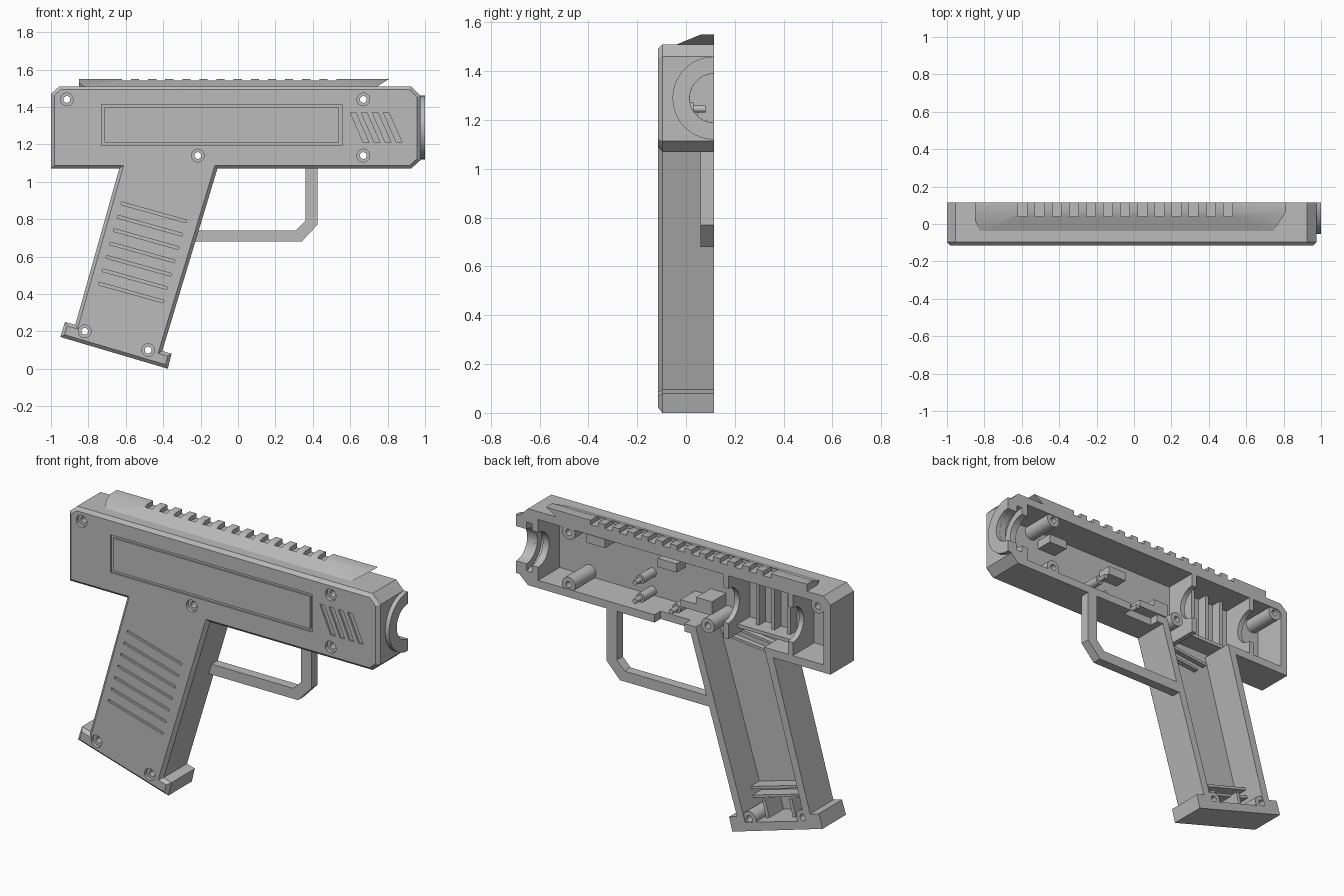
import bpy, bmesh, math
from mathutils import Vector

cube = bpy.data.objects.get("Cube")
if cube:
    bpy.data.objects.remove(cube, do_unlink=True)

grey = bpy.data.materials.new("plain_grey")
grey.use_nodes = True
grey.diffuse_color = (0.5, 0.5, 0.5, 1)
grey.node_tree.nodes["Principled BSDF"].inputs["Base Color"].default_value = (0.5, 0.5, 0.5, 1)

OPEN, SKIN, INNER = 0.115, -0.115, -0.09   # open rim, outer face, foot of inner parts
AXIS = 1.29                                # height of the barrel axis
parts = []


def prism(bm, pts, a, b, axis="y"):
    """Extrude an outline: (x, z) points along y, or (y, z) points along x."""
    place = (lambda p, t: (p[0], t, p[1])) if axis == "y" else (lambda p, t: (t, p[0], p[1]))
    lo = [bm.verts.new(place(p, a)) for p in pts]
    hi = [bm.verts.new(place(p, b)) for p in pts]
    first = bm.faces.new(lo)
    bm.faces.new(hi[::-1])
    n = len(pts)
    for i in range(n):
        bm.faces.new((lo[i], lo[(i + 1) % n], hi[(i + 1) % n], hi[i]))
    return first


def rect(x0, x1, z0, z1):
    return [(x0, z0), (x1, z0), (x1, z1), (x0, z1)]


def bar(p, q, width):
    p, q = Vector(p), Vector(q)
    d = (q - p).normalized() * width / 2
    n = Vector((-d.y, d.x))
    return [p + n, q + n, q - n, p - n]


def arc(cx, cz, r, start=0, end=math.tau, n=28):
    full = end - start >= math.tau
    step = (end - start) / (n if full else n - 1)
    return [(cx + r * math.cos(start + i * step), cz + r * math.sin(start + i * step)) for i in range(n)]


def make(name, bm):
    bmesh.ops.recalc_face_normals(bm, faces=bm.faces[:])
    mesh = bpy.data.meshes.new(name)
    bm.to_mesh(mesh)
    bm.free()
    mesh.materials.append(grey)
    ob = bpy.data.objects.new(name, mesh)
    bpy.context.collection.objects.link(ob)
    parts.append(ob)
    return ob


def solid(name, outlines, a, b, axis="y"):
    bm = bmesh.new()
    for pts in outlines:
        prism(bm, pts, a, b, axis)
    return make(name, bm)


def cut(target, outlines, a, b, axis="y"):
    """Subtract the extruded outlines from the target and discard the cutter."""
    cutter = solid("cutter", outlines, a, b, axis)
    parts.remove(cutter)
    mod = target.modifiers.new("cut", "BOOLEAN")
    mod.operation, mod.solver, mod.object = "DIFFERENCE", "EXACT", cutter
    bpy.context.view_layer.update()
    done = target.evaluated_get(bpy.context.evaluated_depsgraph_get())
    mesh = bpy.data.meshes.new_from_object(done)
    target.modifiers.clear()
    target.data = mesh
    bpy.data.objects.remove(cutter, do_unlink=True)


# Outer shell with a chamfered front rim
chamfer = 0.018
bm = bmesh.new()
front = prism(bm, [(-1, 1.07), (-1, 1.47), (-0.955, 1.51), (0.925, 1.51), (0.975, 1.46),
                   (0.975, 1.115), (0.925, 1.07), (-0.11, 1.07), (-0.405, 0.095), (-0.355, 0.08),
                   (-0.375, 0), (-0.95, 0.17), (-0.925, 0.25), (-0.87, 0.235), (-0.635, 1.07)],
              SKIN + chamfer, OPEN)
bmesh.ops.recalc_face_normals(bm, faces=bm.faces[:])
bmesh.ops.inset_region(bm, faces=[front], thickness=chamfer, use_even_offset=True)
bmesh.ops.translate(bm, verts=front.verts[:], vec=(0, -chamfer, 0))
shell = make("half_shell", bm)

# Hollow body and grip
cut(shell, [[(-0.955, 1.115), (-0.955, 1.45), (-0.935, 1.465), (0.86, 1.465), (0.86, 1.115)]], -0.08, 0.2)
cut(shell, [[(-0.5675, 1.15), (-0.131, 1.15), (-0.457, 0.075), (-0.838, 0.185)]], -0.08, 0.2)
# Muzzle bore with an inner groove, and the trigger slot
cut(shell, [arc(OPEN, AXIS, 0.1)], 0.8, 1.1, "x")
cut(shell, [arc(OPEN, AXIS, 0.14)], 0.9, 0.935, "x")
cut(shell, [rect(-0.07, 0.12, 1.03, 1.14)], 0.06, 0.2)

# Engraved panel frame, vents and grip lines
groove = SKIN + 0.01
cut(shell, [rect(-0.73, 0.555, z, z + 0.015) for z in (1.195, 1.397)], -0.2, groove)
cut(shell, [rect(x, x + 0.015, 1.195, 1.412) for x in (-0.73, 0.54)], -0.2, groove)
cut(shell, [[(x, 1.37), (x + 0.03, 1.37), (x + 0.1, 1.21), (x + 0.07, 1.21)]
            for x in (0.6 + 0.059 * i for i in range(4))], -0.2, groove)
cut(shell, [bar((-0.625 - 0.02 * i, 0.885 - 0.0715 * i), (-0.278 - 0.02 * i, 0.788 - 0.0715 * i), 0.015)
            for i in range(7)], -0.2, groove)

# Screw holes, counterbores and hollow bosses
screws = [(-0.915, 1.44), (0.67, 1.44), (0.67, 1.14), (-0.215, 1.14), (-0.82, 0.2), (-0.48, 0.1)]
cut(shell, [arc(x, z, 0.034) for x, z in screws], -0.2, SKIN + 0.02)
cut(shell, [arc(x, z, 0.018) for x, z in screws], -0.2, 0.2)
for i, (x, z) in enumerate(screws):
    boss = solid(f"screw_boss_{i + 1}", [arc(x, z, 0.042)], INNER, 0.11)
    cut(boss, [arc(x, z, 0.018)], -0.2, 0.2)

# Muzzle ring
half = (math.pi / 2, 3 * math.pi / 2)
solid("muzzle_ring", [arc(OPEN, AXIS, 0.17, *half) + arc(OPEN, AXIS, 0.1, *half)[::-1]], 0.95, 1.0, "x")

# Top rail: sloped side, slanted ends, cross slots
bm = bmesh.new()
for co in [(-0.82, -0.045, 1.507), (0.74, -0.045, 1.507), (-0.85, 0.02, 1.507), (-0.85, 0.02, 1.532),
           (-0.85, 0.06, 1.55), (0.81, 0.06, 1.55), (-0.85, OPEN, 1.55), (0.81, OPEN, 1.55),
           (-0.85, OPEN, 1.507), (0.74, OPEN, 1.507)]:
    bm.verts.new(co)
bmesh.ops.convex_hull(bm, input=bm.verts[:])
bmesh.ops.dissolve_limit(bm, angle_limit=0.01, verts=bm.verts[:], edges=bm.edges[:])
rail = make("top_rail", bm)
cut(rail, [rect(-0.62 + 0.0915 * i, -0.572 + 0.0915 * i, 1.525, 1.6) for i in range(13)], 0.04, 0.2)

# Trigger guard
solid("trigger_guard", [[(-0.245, 0.68), (0.34, 0.68), (0.425, 0.77), (0.425, 1.09), (0.36, 1.09),
                         (0.36, 0.79), (0.31, 0.74), (-0.23, 0.74)]], 0.06, OPEN)

# Bulkheads with half-round cradles
for name, x in (("front_bulkhead", -0.35), ("rear_bulkhead", -0.76)):
    cradle = arc(OPEN, AXIS, 0.1, *half)
    solid(name, [[(OPEN, 1.48)] + cradle + [(OPEN, 1.1), (INNER, 1.1), (INNER, 1.48)]], x, x + 0.03, "x")

# Ribs between the bulkheads
solid("body_ribs", [rect(x, x + 0.02, 1.15, 1.47) for x in (-0.65, -0.55, -0.45)], INNER, -0.02)
solid("body_shelf", [rect(-0.74, -0.34, 1.135, 1.155)], INNER, 0.03)

# Locating pegs with narrow pins
for i, (x, z) in enumerate([(0.27, 1.245), (0.27, 1.14), (0.04, 1.14)]):
    solid(f"peg_{i + 1}", [arc(x, z, 0.026)], INNER, 0.03)
    solid(f"peg_pin_{i + 1}", [arc(x, z, 0.014)], 0.02, 0.08)

# Trigger mechanism mounts
solid("trigger_mount", [[(-0.2, 1.17), (0, 1.17), (0, 1.21), (-0.1, 1.21), (-0.1, 1.25), (-0.2, 1.25)]], INNER, 0.05)
solid("stop_block", [rect(0.06, 0.18, 1.33, 1.38)], INNER, 0)
solid("front_block", [rect(0.5, 0.62, 1.36, 1.41)], INNER, 0.02)

# Ribs inside the grip
solid("grip_base_ribs", [bar((-0.82, 0.285), (-0.415, 0.17), 0.015),
                         bar((-0.8, 0.33), (-0.4, 0.215), 0.015)], INNER, 0)
solid("grip_base_posts", [bar((-0.73, 0.13), (-0.7, 0.25), 0.02),
                          bar((-0.56, 0.085), (-0.53, 0.2), 0.02)], INNER, 0.05)
solid("grip_top_ribs", [bar((-0.56, 1.05), (-0.2, 1.09), 0.015),
                        bar((-0.5, 1.0), (-0.2, 1.03), 0.015)], INNER, -0.05)

# Smooth the round parts, keep hard edges
bpy.ops.object.select_all(action="DESELECT")
for ob in parts:
    ob.select_set(True)
bpy.context.view_layer.objects.active = shell
bpy.ops.object.shade_smooth_by_angle(angle=math.radians(30))
